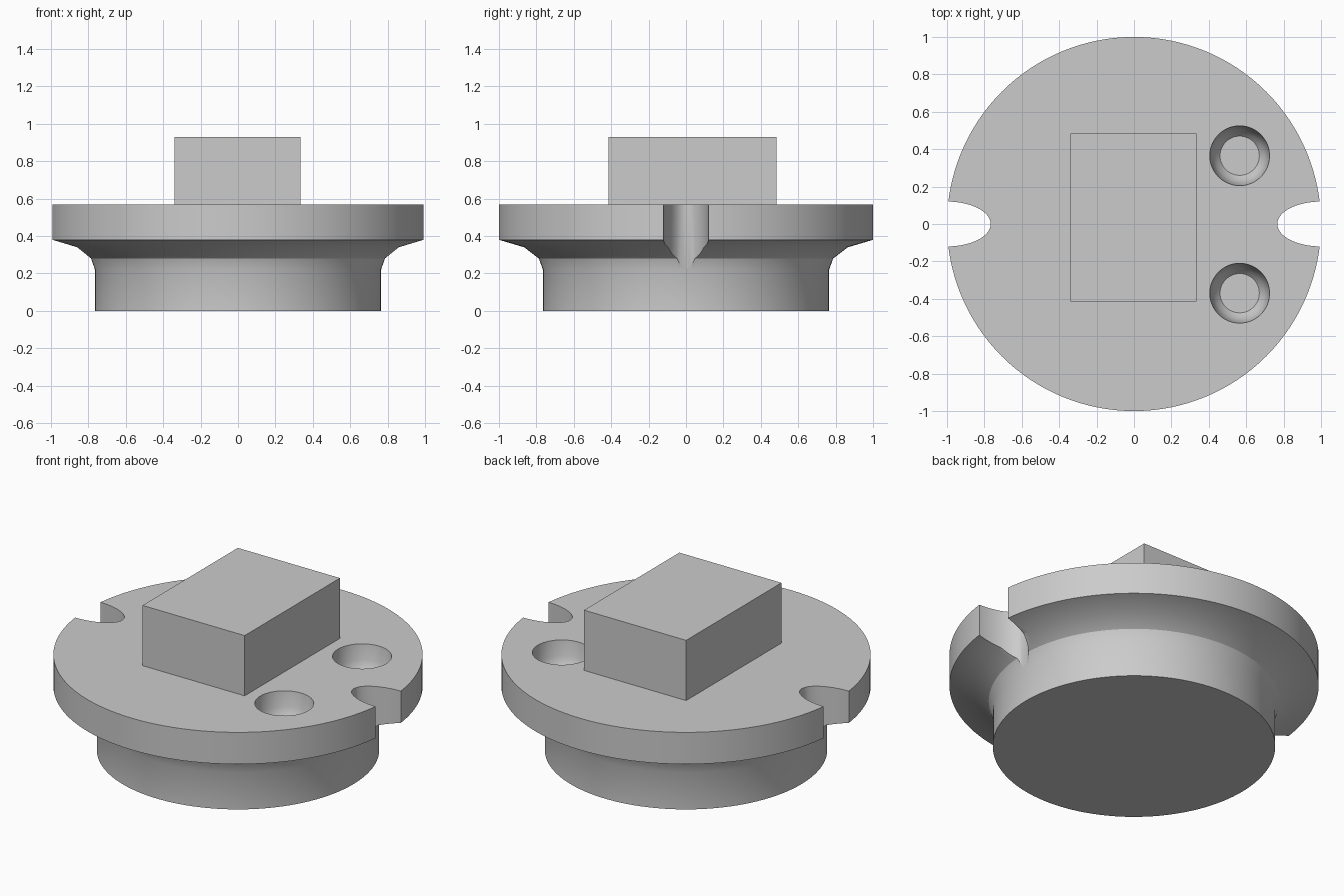
import bpy, bmesh
from math import sin, cos, pi

if "Cube" in bpy.data.objects:
    bpy.data.objects.remove(bpy.data.objects["Cube"], do_unlink=True)

grey = bpy.data.materials.new("plain_grey")
grey.use_nodes = True
GREY = (0.6, 0.6, 0.6, 1)
grey.diffuse_color = GREY
grey.node_tree.nodes["Principled BSDF"].inputs["Base Color"].default_value = GREY


def finish(name, bm):
    """Turn a bmesh into a named grey object."""
    bmesh.ops.recalc_face_normals(bm, faces=bm.faces)
    mesh = bpy.data.meshes.new(name)
    bm.to_mesh(mesh)
    bm.free()
    mesh.materials.append(grey)
    obj = bpy.data.objects.new(name, mesh)
    bpy.context.collection.objects.link(obj)
    return obj


def turned(name, profile, segments, center=(0, 0), scale=(1, 1)):
    """Stack rings of (radius, height) into a capped solid."""
    bm = bmesh.new()
    rings = []
    for r, z in profile:
        rings.append([bm.verts.new((center[0] + r * scale[0] * cos(2 * pi * i / segments),
                                    center[1] + r * scale[1] * sin(2 * pi * i / segments), z))
                      for i in range(segments)])
    for low, high in zip(rings, rings[1:]):
        for i in range(segments):
            j = (i + 1) % segments
            bm.faces.new((low[i], low[j], high[j], high[i]))
    bm.faces.new(rings[0][::-1])
    bm.faces.new(rings[-1])
    return finish(name, bm)


def activate(obj):
    bpy.ops.object.select_all(action='DESELECT')
    obj.select_set(True)
    bpy.context.view_layer.objects.active = obj


def cut(target, cutter):
    cutter.hide_render = True
    mod = target.modifiers.new("cut", 'BOOLEAN')
    mod.operation = 'DIFFERENCE'
    mod.solver = 'EXACT'
    mod.object = cutter
    activate(target)
    bpy.ops.object.modifier_apply(modifier=mod.name)
    bpy.data.objects.remove(cutter, do_unlink=True)


# Flanged base: round plug, concave flare, wide plate
TOP = 0.57
base = turned("flanged_base", [(0.765, 0), (0.765, 0.22), (0.787, 0.28), (0.865, 0.34),
                               (1, 0.38), (1, TOP)], 128)

# Oval notches at both sides of the plate
for side in (-1, 1):
    cut(base, turned("notch_cutter", [(1, 0.1), (1, 0.7)], 64, (side, 0), (0.234, 0.12)))

# Two bowl-shaped recesses with flat floors
for y in (-0.37, 0.365):
    cut(base, turned("recess_cutter", [(0.105, TOP - 0.17), (0.132, TOP - 0.14), (0.15, TOP - 0.09),
                                       (0.16, TOP), (0.16, TOP + 0.1)], 48, (0.565, y)))

activate(base)
bpy.ops.object.shade_smooth_by_angle(angle=0.55)

# Rectangular block on the plate
bm = bmesh.new()
bmesh.ops.create_cube(bm, size=1)
bmesh.ops.scale(bm, vec=(0.675, 0.9, 0.36), verts=bm.verts)
bmesh.ops.translate(bm, vec=(-0.003, 0.035, 0.75), verts=bm.verts)
finish("top_block", bm)
